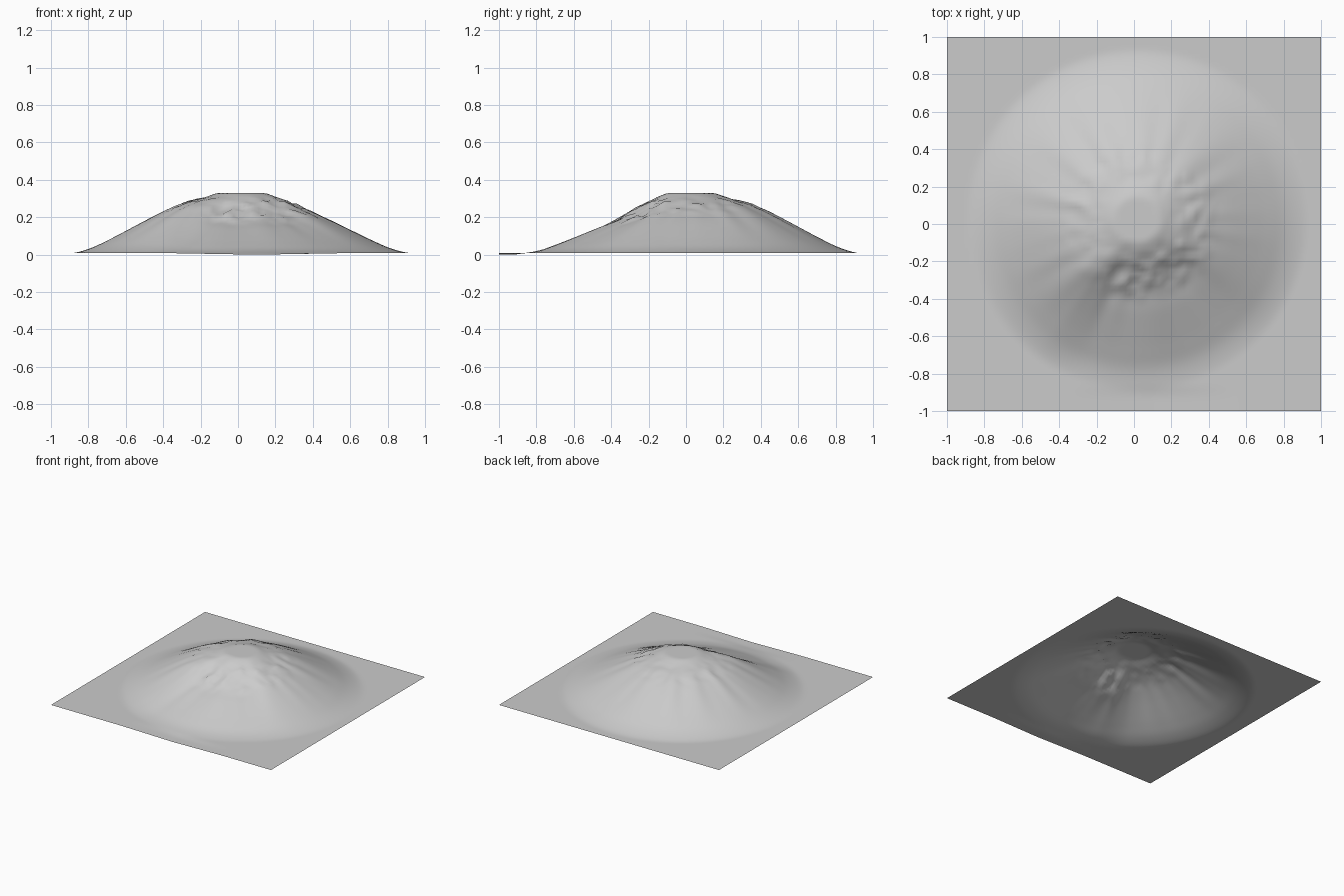
import bpy, bmesh, math
from mathutils import Vector, noise

if "Cube" in bpy.data.objects:
    bpy.data.objects.remove(bpy.data.objects["Cube"], do_unlink=True)

CELLS = 90
CENTRE = Vector((0.02, 0.02))
# Height at every tenth of a unit away from the summit
OPEN_SLOPE = [.345, .337, .307, .28, .24, .19, .137, .085, .038, .009, .008, .008]
SCOOPED_SLOPE = [.345, .335, .295, .235, .178, .14, .10, .06, .024, .008, .008, .008]


def sample(profile, r):
    """Smooth reading of an evenly spaced profile."""
    t = min(r * 10, len(profile) - 1.001)
    i = int(t)
    f = t - i
    a, b, c, d = (profile[max(0, min(len(profile) - 1, i + k))] for k in (-1, 0, 1, 2))
    return b + 0.5 * f * (c - a + f * (2 * a - 5 * b + 4 * c - d + f * (3 * (b - c) + d - a)))


def step(lo, hi, v):
    t = max(0, min(1, (v - lo) / (hi - lo)))
    return t * t * (3 - 2 * t)


def height(x, y):
    p = Vector((x, y)) - CENTRE
    r = p.length
    a = math.degrees(math.atan2(p.y, p.x))
    # Scooped front face, with a sharp ridge on one side and a soft fade on the other
    front = step(-128, -108, a) * (1 - step(-70, -25, a))
    side = 0.4 * step(-75, -40, a) * (1 - step(5, 55, a))
    scoop = min(1, front + side)
    z = sample(OPEN_SLOPE, r) * (1 - scoop) + sample(SCOOPED_SLOPE, r) * scoop
    # Gullies fan out below the crags
    spokes = noise.noise(Vector((5 * math.cos(math.radians(a)), 5 * math.sin(math.radians(a)), r)))
    z += 0.012 * spokes * step(0.2, 0.35, r) * (1 - step(0.4, 0.8, r))
    # Broken rock band around the summit
    band = step(0.15, 0.24, r) * (1 - step(0.34, 0.46, r))
    rough = noise.noise(Vector((x * 14, y * 14, 3))) + 0.6 * noise.noise(Vector((x * 30, y * 30, 7)))
    z += rough * band * (0.006 + 0.012 * scoop)
    # Level summit, and a slight dip in the ground in front
    z = max(0.008, min(0.33, z))
    dip = step(0.85, 0.93, -y) * max(0, 1 - abs(x - 0.1) / 0.45)
    return max(0, z - 0.008 * dip)


# Terrain sheet
bm = bmesh.new()
bmesh.ops.create_grid(bm, x_segments=CELLS, y_segments=CELLS, size=1)
for v in bm.verts:
    v.co.z = height(v.co.x, v.co.y)
mesh = bpy.data.meshes.new("mountain_terrain")
bm.to_mesh(mesh)
bm.free()
mesh.shade_smooth()
terrain = bpy.data.objects.new("mountain_terrain", mesh)
bpy.context.collection.objects.link(terrain)

# Plain grey rock
rock = bpy.data.materials.new("grey_rock")
rock.use_nodes = True
colour = (0.6, 0.6, 0.6, 1)
rock.diffuse_color = colour
rock.node_tree.nodes["Principled BSDF"].inputs["Base Color"].default_value = colour
mesh.materials.append(rock)
